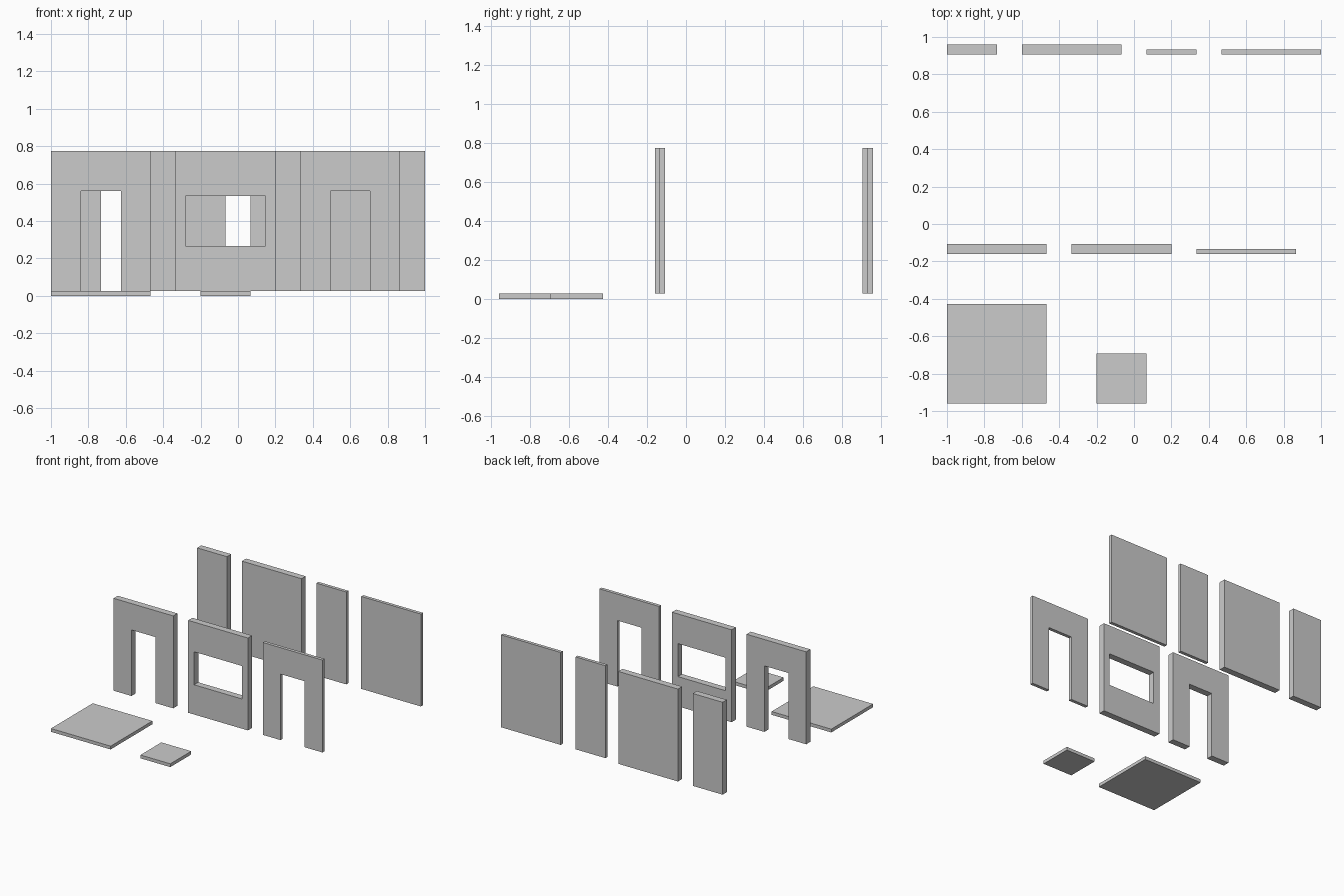
import bpy, bmesh
from mathutils import Vector

if "Cube" in bpy.data.objects:
    bpy.data.objects.remove(bpy.data.objects["Cube"])

U = 2 / 15                            # one design metre in model units
ORIGIN = Vector((-7.5, -7.2, 0.2))    # kit corner, walls start at floor top
HEIGHT = 5.6


def prism(name, points, faces, depth, place):
    """Extrude flat x-z faces back along y; boundary edges become side walls."""
    bm = bmesh.new()
    place = Vector(place) + ORIGIN
    front = [bm.verts.new((Vector((x, 0, z)) + place) * U) for x, z in points]
    back = [bm.verts.new((Vector((x, depth, z)) + place) * U) for x, z in points]
    edges = [(f[i], f[(i + 1) % len(f)]) for f in faces for i in range(len(f))]
    for f in faces:
        bm.faces.new([front[i] for i in f])
        bm.faces.new([back[i] for i in reversed(f)])
    for a, b in edges:
        if (b, a) not in edges:
            bm.faces.new([front[b], front[a], back[a], back[b]])
    bmesh.ops.recalc_face_normals(bm, faces=bm.faces)
    mesh = bpy.data.meshes.new(name)
    bm.to_mesh(mesh)
    bm.free()
    obj = bpy.data.objects.new(name, mesh)
    bpy.context.collection.objects.link(obj)
    return obj


def rect(x0, z0, x1, z1):
    return [(x0, z0), (x1, z0), (x1, z1), (x0, z1)]


def panel(name, x, y, width, depth, z=0, height=HEIGHT):
    prism(name, rect(0, 0, width, height), [(0, 1, 2, 3)], depth, (x, y, z))


def door_wall(name, x, y, depth, width=4, door=1.6, top=4):
    a, b = (width - door) / 2, (width + door) / 2
    pts = [(0, 0), (a, 0), (a, top), (b, top), (b, 0), (width, 0),
           (width, HEIGHT), (0, HEIGHT)]
    # left leg, lintel and right leg
    prism(name, pts, [(0, 1, 2, 7), (7, 2, 3, 6), (6, 3, 4, 5)], depth, (x, y, 0))


def window_wall(name, x, y, depth, width=4):
    pts = rect(0, 0, width, HEIGHT) + rect(0.4, 1.8, width - 0.4, 3.8)
    ring = [(i, (i + 1) % 4, 4 + (i + 1) % 4, 4 + i) for i in range(4)]
    prism(name, pts, ring, depth, (x, y, 0))


# Floor tiles
panel("floor_large", 0, 0, 4, 4, z=-0.2, height=0.2)
panel("floor_small", 6, 0, 2, 2, z=-0.2, height=0.2)

# Walls with openings
door_wall("door_wall_thick", 0, 6, 0.4)
window_wall("window_wall", 5, 6, 0.4)
door_wall("door_wall_thin", 10, 6, 0.2)

# Plain walls
panel("half_wall_thick", 0, 14, 2, 0.4)
panel("wall_thick", 3, 14, 4, 0.4)
panel("half_wall_thin", 8, 14, 2, 0.2)
panel("wall_thin", 11, 14, 4, 0.2)
